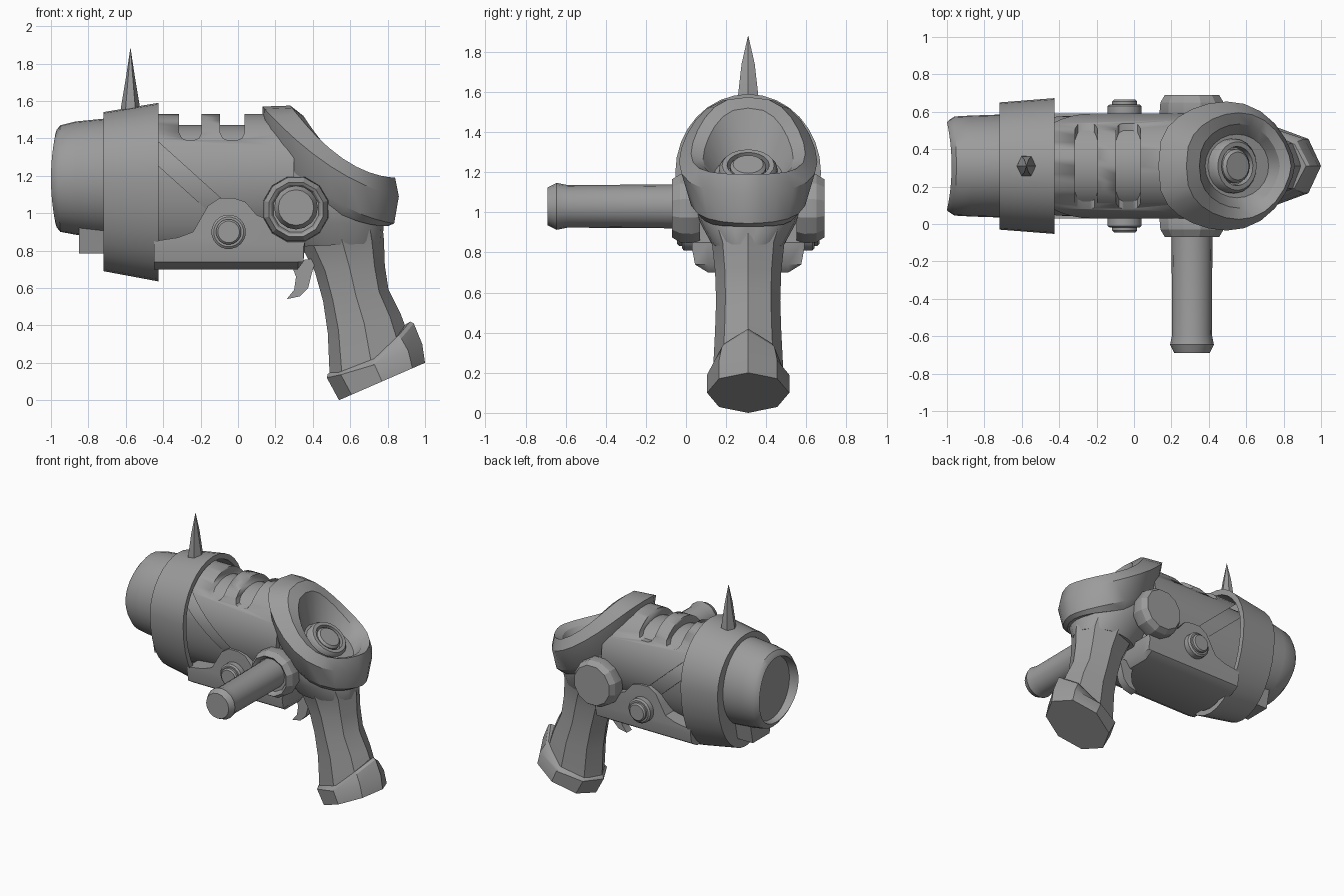
import bpy, bmesh, math
from mathutils import Vector

if "Cube" in bpy.data.objects:
    bpy.data.objects.remove(bpy.data.objects["Cube"], do_unlink=True)

MID = 0.31   # the toy's symmetry plane along y

grey = bpy.data.materials.new("plain grey")
grey.use_nodes = True
grey.diffuse_color = (0.33, 0.33, 0.33, 1)
grey.node_tree.nodes["Principled BSDF"].inputs["Base Color"].default_value = (0.33, 0.33, 0.33, 1)


def finish(name, bm, angle=35):
    bmesh.ops.recalc_face_normals(bm, faces=bm.faces)
    mesh = bpy.data.meshes.new(name)
    bm.to_mesh(mesh)
    bm.free()
    mesh.materials.append(grey)
    obj = bpy.data.objects.new(name, mesh)
    obj.location.y = MID
    bpy.context.collection.objects.link(obj)
    bpy.ops.object.select_all(action='DESELECT')
    obj.select_set(True)
    bpy.context.view_layer.objects.active = obj
    bpy.ops.object.shade_smooth_by_angle(angle=math.radians(angle))
    return obj


def loft(rings):
    """Skin a list of equal rings and cap both ends."""
    bm = bmesh.new()
    loops = [[bm.verts.new(p) for p in ring] for ring in rings]
    n = len(loops[0])
    for a, b in zip(loops, loops[1:]):
        for i in range(n):
            j = (i + 1) % n
            bm.faces.new((a[i], a[j], b[j], b[i]))
    bm.faces.new(loops[0][::-1])
    bm.faces.new(loops[-1])
    return bm


def angles(n):
    return [2 * math.pi * i / n for i in range(n)]


def oval_x(x, ry, top, bottom, zc, n=32, bow=0):
    """Egg ring across the barrel axis."""
    ring = []
    for t in angles(n):
        s = math.sin(t)
        rz = top - zc if s > 0 else zc - bottom
        ring.append((x + bow * s * s, ry * math.cos(t), zc + rz * s))
    return ring


def tilted(front, back, w, n=8, sag=0, point=0):
    """Ring spanning two side-view points: blunt at the front, pointed at the back."""
    ring = []
    for t in angles(n):
        u = (1 - math.cos(t)) / 2
        s = math.sin(t)
        y = math.copysign(abs(s) ** (1 + point * (2 * u - 1)), s)
        ring.append((front[0] + (back[0] - front[0]) * u, w * y,
                     front[1] + (back[1] - front[1]) * u - sag * s * s))
    return ring


def turned(name, centre, axis, profile, n=16, angle=35):
    """Turned part: profile of (distance, radius) along an axis."""
    axis = Vector(axis).normalized()
    u = axis.orthogonal().normalized()
    v = axis.cross(u)
    rings = [[Vector(centre) + axis * d + (u * math.cos(t) + v * math.sin(t)) * r
              for t in angles(n)] for d, r in profile]
    return finish(name, loft(rings), angle)


# Muzzle with a thin rim and a recessed disc
finish("muzzle", loft([
    oval_x(-0.60, 0.275, 1.51, 0.865, 1.185),
    oval_x(-0.72, 0.275, 1.505, 0.87, 1.185),
    oval_x(-0.87, 0.27, 1.49, 0.885, 1.185),
    oval_x(-0.96, 0.265, 1.47, 0.90, 1.185, bow=0.01),
    oval_x(-0.99, 0.245, 1.445, 0.925, 1.185, bow=0.02),
    oval_x(-1.0, 0.235, 1.43, 0.94, 1.185, bow=0.025),
    oval_x(-0.93, 0.225, 1.42, 0.95, 1.185)]))

# Flared collar, hollow at the back
finish("collar", loft([
    oval_x(-0.72, 0.34, 1.54, 0.69, 1.2),
    oval_x(-0.425, 0.363, 1.59, 0.635, 1.2),
    oval_x(-0.425, 0.325, 1.55, 0.675, 1.2),
    oval_x(-0.56, 0.31, 1.53, 0.69, 1.2)]))


# Barrel core and two overlapping shells with slanted lower edges
def barrel(x0, ry, rz, bottom):
    return loft([oval_x(x, ry, 1.2 + rz, bottom, 1.2, 40) for x in (x0, 0.3)])


finish("barrel_core", barrel(-0.65, 0.25, 0.26, 0.76))
for name, ry, rz, z in (("barrel_shell", 0.28, 0.33, 1.38),
                        ("barrel_under_shell", 0.267, 0.27, 1.25)):
    bm = barrel(-0.60, ry, rz, 0.84)
    bmesh.ops.bisect_plane(bm, geom=bm.verts[:] + bm.edges[:] + bm.faces[:],
                           plane_co=(-0.425, 0, z), plane_no=(0.32, 0, 0.355), clear_inner=True)
    bmesh.ops.holes_fill(bm, edges=[e for e in bm.edges if e.is_boundary])
    finish(name, bm)

# Two rounded slots across the top of the shell
shell = bpy.data.objects["barrel_shell"]
cutters = []
for x0, x1 in ((-0.315, -0.195), (-0.095, 0.035)):
    foot = [(x0, 1.7), (x0, 1.43), (x0 + 0.015, 1.4), (x0 + 0.04, 1.39),
            (x1 - 0.04, 1.39), (x1 - 0.015, 1.4), (x1, 1.43), (x1, 1.7)]
    cutter = finish("slot_cutter", loft([[(x, y, z) for x, z in foot] for y in (-0.5, 0.5)]))
    cutter.hide_render = True
    cut = shell.modifiers.new("slot", 'BOOLEAN')
    cut.operation = 'DIFFERENCE'
    cut.solver = 'EXACT'
    cut.object = cutter
    cutters.append(cutter)
bpy.context.view_layer.update()
cut_mesh = bpy.data.meshes.new_from_object(
    shell.evaluated_get(bpy.context.evaluated_depsgraph_get()))
shell.modifiers.clear()
shell.data = cut_mesh
for cutter in cutters:
    bpy.data.objects.remove(cutter, do_unlink=True)

# Lower housing with raised cheeks and chamfered belly
side = [(-0.45, 0.70), (0.32, 0.70), (0.35, 0.74), (0.36, 0.85), (0.2, 0.95), (0.1, 0.99),
        (0.04, 1.06), (-0.02, 1.08), (-0.1, 1.08), (-0.16, 1.04), (-0.2, 0.97),
        (-0.24, 0.9), (-0.32, 0.87), (-0.45, 0.85)]
finish("lower_housing", loft([[(x, y, max(z, low)) for x, z in side] for y, low in
       ((-0.28, 0.82), (-0.265, 0.74), (-0.2, 0.7), (0.2, 0.7), (0.265, 0.74), (0.28, 0.82))]))

# Block below the muzzle
finish("muzzle_block", loft([[(x, y, z) for y, z in
       ((-0.1, 0.785), (0.1, 0.785), (0.13, 0.93), (-0.13, 0.93))] for x in (-0.85, -0.6)]))

# Sight spike
spike = [(1.5, 0.058, 0.062), (1.57, 0.05, 0.06), (1.74, 0.022, 0.038), (1.88, 0.001, 0.001)]
finish("sight_spike", loft([[(-0.575 + rx * math.cos(t), ry * math.sin(t), z)
       for t in angles(6)] for z, rx, ry in spike]), 20)

# Rear hood with drooping sides and an open bowl
finish("rear_hood", loft([
    tilted((0.15, 1.34), (0.80, 0.93), 0.25, 24, sag=0.1),
    tilted((0.135, 1.41), (0.835, 0.945), 0.295, 24, sag=0.09, point=0.2),
    tilted((0.13, 1.57), (0.86, 1.09), 0.345, 24, sag=0.08, point=0.3),
    tilted((0.28, 1.575), (0.84, 1.19), 0.285, 24, sag=0.09, point=0.25),
    tilted((0.35, 1.52), (0.78, 1.17), 0.225, 24, sag=0.08, point=0.2),
    tilted((0.38, 1.28), (0.72, 1.09), 0.17, 24)]), 28)

# Ringed button inside the bowl
tilt = (0.6, 0, 0.8)
turned("bowl_ring", (0.48, 0, 1.14), tilt,
       [(0, 0.15), (0.1, 0.145), (0.12, 0.13), (0.12, 0.105), (0.06, 0.1)], 20)
turned("bowl_button", (0.48, 0, 1.14), tilt, [(0, 0.09), (0.11, 0.09), (0.125, 0.075)], 20)

# Neck filling the space between barrel, hood and grip
finish("neck", loft([
    tilted((0.16, 1.35), (0.62, 1.1), 0.27, 20),
    tilted((0.15, 1.15), (0.74, 1.0), 0.272, 20),
    tilted((0.2, 0.96), (0.78, 0.94), 0.24, 20),
    tilted((0.3, 0.82), (0.77, 0.84), 0.175, 20)]))

# Grip and its flared foot
finish("grip", loft([
    tilted((0.28, 0.97), (0.77, 0.96), 0.23),
    tilted((0.34, 0.82), (0.78, 0.86), 0.18),
    tilted((0.41, 0.69), (0.785, 0.72), 0.165),
    tilted((0.455, 0.53), (0.805, 0.59), 0.16),
    tilted((0.48, 0.36), (0.87, 0.46), 0.165),
    tilted((0.49, 0.13), (0.93, 0.3), 0.175)]), 28)
finish("grip_foot", loft([
    tilted((0.5, 0.155), (0.92, 0.42), 0.165, sag=0.07),
    tilted((0.48, 0.14), (0.94, 0.41), 0.185, sag=0.08),
    tilted((0.475, 0.12), (0.985, 0.3), 0.205, sag=0.02),
    tilted((0.54, 0.0), (1.0, 0.2), 0.205)]), 28)

# Trigger
hook = [(0.28, 0.74), (0.31, 0.66), (0.3, 0.59), (0.26, 0.54), (0.33, 0.555),
        (0.375, 0.6), (0.395, 0.68), (0.42, 0.76)]
finish("trigger", loft([[(x, y, z) for x, z in hook] for y in (-0.03, 0.03)]))

# Side bosses and pins on both cheeks
for word, s in (("right", -1), ("left", 1)):
    face = [(0.13, 0.135), (0.11, 0.125)] if s < 0 else []
    turned(word + "_boss", (0.31, s * 0.24, 1.02), (0, s, 0),
           [(0, 0.165), (0.04, 0.18), (0.1, 0.175), (0.14, 0.15)] + face, 12, 25)
    turned(word + "_pin", (-0.05, s * 0.25, 0.9), (0, s, 0),
           [(0, 0.092), (0.07, 0.092), (0.08, 0.08), (0.08, 0.068), (0.095, 0.068),
            (0.105, 0.058)], 20)

# Side handle bar
turned("side_handle", (0.31, -0.3, 1.03), (0, -1, 0),
       [(0, 0.11), (0.6, 0.106), (0.655, 0.117), (0.7, 0.095)], 16)
